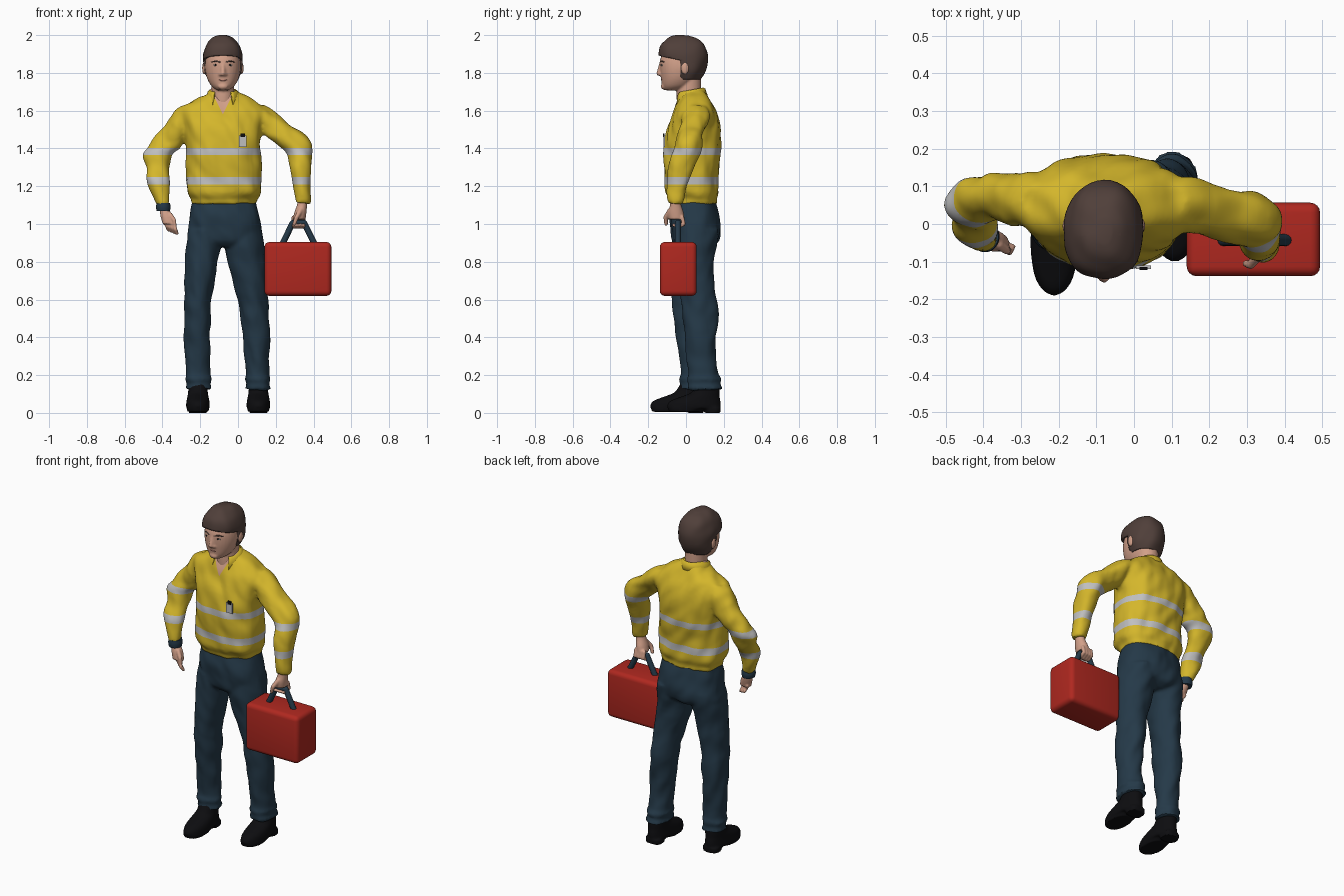
import bpy, bmesh, math
from mathutils import Vector, Matrix, noise

if "Cube" in bpy.data.objects:
    bpy.data.objects.remove(bpy.data.objects["Cube"])


def material(name, r, g, b):
    m = bpy.data.materials.new(name)
    m.use_nodes = True
    m.diffuse_color = (r, g, b, 1)
    bsdf = m.node_tree.nodes["Principled BSDF"]
    bsdf.inputs["Base Color"].default_value = (r, g, b, 1)
    bsdf.inputs["Roughness"].default_value = 0.8
    return m


YELLOW = material("yellow cloth", 0.66, 0.47, 0.024)
SILVER = material("silver band", 0.52, 0.52, 0.52)
NAVY = material("navy cloth", 0.018, 0.041, 0.065)
BLACK = material("black leather", 0.004, 0.004, 0.005)
RED = material("red case", 0.43, 0.021, 0.014)
SKIN = material("skin", 0.64, 0.35, 0.25)
HAIR = material("brown hair", 0.08, 0.05, 0.042)
LIPS = material("lips", 0.5, 0.22, 0.17)
WHITE = material("eye white", 0.6, 0.57, 0.54)
MID = -0.08  # centre line of the body


def loft(bm, stations, power=2.0, n=32, sub=4):
    """Closed body through level rings given as (z, x0, x1, y0, y1)."""
    rows = []
    last = len(stations) - 1
    for i in range(last):
        a, b, c, d = (stations[min(max(k, 0), last)] for k in (i - 1, i, i + 1, i + 2))
        for s in range(sub):
            t = s / sub
            rows.append([q + (r - p) * t / 2 + (2 * p - 5 * q + 4 * r - w) * t * t / 2
                         + (3 * q - p - 3 * r + w) * t ** 3 / 2
                         for p, q, r, w in zip(a, b, c, d)])
    rows.append(stations[-1])
    rings = []
    for z, x0, x1, y0, y1 in rows:
        ring = []
        for k in range(n):
            a = math.tau * k / n
            u, v = (math.copysign(abs(f) ** (2 / power), f) for f in (math.cos(a), math.sin(a)))
            ring.append(bm.verts.new(((x0 + x1 + (x1 - x0) * u) / 2,
                                      (y0 + y1 + (y1 - y0) * v) / 2, z)))
        rings.append(ring)
    for lo, hi in zip(rings, rings[1:]):
        for k in range(n):
            bm.faces.new((lo[k], lo[(k + 1) % n], hi[(k + 1) % n], hi[k]))
    bm.faces.new(rings[0])
    bm.faces.new(rings[-1])


def ball(bm, centre, size, n=20):
    m = Matrix.Translation(centre) @ Matrix.Diagonal((*size, 1))
    bmesh.ops.create_uvsphere(bm, u_segments=n, v_segments=n // 2, radius=1, matrix=m)


def tube(bm, points, r0, r1=None):
    """Round-jointed rod through the points, tapering from r0 to r1."""
    r1 = r0 if r1 is None else r1
    points = [Vector(p) for p in points]
    steps = len(points) - 1
    radii = [r0 + (r1 - r0) * i / steps for i in range(steps + 1)]
    for p, r in zip(points, radii):
        ball(bm, p, (r, r, r), 12)
    for i in range(steps):
        d = points[i + 1] - points[i]
        m = Matrix.Translation((points[i] + points[i + 1]) / 2) @ d.to_track_quat('Z', 'Y').to_matrix().to_4x4()
        bmesh.ops.create_cone(bm, cap_ends=True, segments=12, radius1=radii[i],
                              radius2=radii[i + 1], depth=d.length, matrix=m)


def cut_all(bm, co, no):
    bmesh.ops.bisect_plane(bm, geom=bm.verts[:] + bm.edges[:] + bm.faces[:], plane_co=co, plane_no=no)


def finish(name, bm, mats, voxel=None, folds=0, smooth=3):
    """Turn a bmesh into an object; voxel fuses its parts into one skin."""
    bmesh.ops.recalc_face_normals(bm, faces=bm.faces[:])
    me = bpy.data.meshes.new(name)
    bm.to_mesh(me)
    bm.free()
    ob = bpy.data.objects.new(name, me)
    bpy.context.collection.objects.link(ob)
    if voxel:
        mod = ob.modifiers.new("fuse", 'REMESH')
        mod.mode, mod.voxel_size = 'VOXEL', voxel
        mod = ob.modifiers.new("relax", 'SMOOTH')
        mod.factor, mod.iterations = 0.5, smooth
        dg = bpy.context.evaluated_depsgraph_get()
        me = bpy.data.meshes.new_from_object(ob.evaluated_get(dg))
        ob.modifiers.clear()
        ob.data = me
    normals = [v.normal.copy() for v in me.vertices]
    for v, nrm in zip(me.vertices, normals):
        if folds:
            c = v.co
            v.co = c + nrm * folds * noise.noise(Vector((c.x * 14, c.y * 14, c.z * 11 + c.x * 8)))
    me.materials.clear()
    for m in mats:
        me.materials.append(m)
    for p in me.polygons:
        p.use_smooth = True
        p.material_index = 0
    return ob


# Shirt: torso and both sleeves fused
bm = bmesh.new()
loft(bm, [(1.105, -.25, .10, -.085, .163), (1.13, -.25, .102, -.09, .163), (1.17, -.27, .122, -.113, .175),
          (1.25, -.272, .125, -.113, .168), (1.38, -.272, .122, -.117, .183), (1.5, -.285, .13, -.10, .184),
          (1.58, -.31, .16, -.07, .166), (1.64, -.265, .11, -.045, .14), (1.69, -.17, .02, -.03, .105),
          (1.715, -.14, -.02, -.02, .085)], 2.4)
loft(bm, [(1.63, -.30, -.16, .01, .11), (1.58, -.35, -.18, -.01, .135), (1.5, -.41, -.2, 0, .135),
          (1.44, -.455, -.27, .01, .133), (1.4, -.485, -.315, 0, .13), (1.36, -.502, -.345, -.005, .12),
          (1.3, -.488, -.365, -.025, .09), (1.22, -.475, -.365, -.065, .045), (1.1, -.435, -.36, -.075, .01)])
loft(bm, [(1.63, .02, .14, .01, .11), (1.58, .05, .21, -.02, .125), (1.52, .1, .285, -.035, .11),
          (1.47, .14, .36, -.05, .09), (1.43, .20, .392, -.06, .085), (1.38, .255, .395, -.07, .075),
          (1.3, .275, .392, -.095, .04), (1.22, .29, .39, -.1, .01), (1.11, .303, .382, -.1, -.015)])
shirt = finish("shirt", bm, [YELLOW, SILVER, SKIN], 0.01, 0.011)

# Reflective bands and the open neck are cut into the shirt
bm = bmesh.new()
bm.from_mesh(shirt.data)
bands = ((1.208, 1.25), (1.365, 1.403))
neck_low, flare = 1.582, 0.5
for z in bands[0] + bands[1]:
    cut_all(bm, (0, 0, z), (0, 0, 1))
for s in (-1, 1):
    cut_all(bm, (MID, 0, neck_low), (s, 0, -flare))
for f in bm.faces:
    c = f.calc_center_median()
    if any(lo < c.z < hi for lo, hi in bands):
        f.material_index = 1
    elif c.y < .03 and abs(c.x - MID) < flare * (c.z - neck_low):
        f.material_index = 2
bm.to_mesh(shirt.data)
bm.free()

# Folded collar, open at the front
bm = bmesh.new()
rows = []
for k in range(25):
    a = math.radians(-144 + 12 * k)
    f = (1 - math.cos(a)) / 2
    rows.append([bm.verts.new((MID + r * math.sin(a), .022 + r * math.cos(a), z)) for r, z in
                 ((.076, 1.66 - .03 * f), (.069, 1.722 - .025 * f), (.08, 1.717 - .03 * f), (.093, 1.68 - .065 * f))])
for p, q in zip(rows, rows[1:]):
    for i in range(3):
        bm.faces.new((p[i], q[i], q[i + 1], p[i + 1]))
collar = finish("collar", bm, [YELLOW])
collar.modifiers.new("thickness", 'SOLIDIFY').thickness = 0.008

# Trousers: hips and two legs fused, bunched at the hems
bm = bmesh.new()
loft(bm, [(1.14, -.24, .09, -.07, .15), (1.05, -.257, .112, -.085, .172), (.97, -.267, .125, -.082, .184),
          (.91, -.272, .13, -.07, .168), (.88, -.25, .11, -.04, .12)], 2.3)
loft(bm, [(.97, -.265, -.085, -.07, .165), (.9, -.274, -.083, -.075, .155), (.8, -.279, -.106, -.078, .13),
          (.6, -.284, -.142, -.075, .115), (.5, -.286, -.143, -.065, .115), (.3, -.281, -.148, -.04, .095),
          (.21, -.277, -.15, -.03, .09), (.18, -.284, -.142, -.04, .1), (.155, -.274, -.148, -.032, .095),
          (.125, -.28, -.14, -.04, .105)])
loft(bm, [(.97, -.075, .125, -.06, .175), (.9, -.077, .134, -.065, .165), (.8, -.056, .143, -.05, .145),
          (.6, -.002, .157, -.025, .16), (.5, .015, .163, -.02, .17), (.35, .034, .168, 0, .155),
          (.21, .04, .165, .01, .17), (.18, .034, .173, .005, .185), (.155, .042, .165, .012, .18),
          (.125, .036, .172, .01, .197)])
finish("trousers", bm, [NAVY], 0.01, 0.009, 2)

# Shoes with a low heel
for name, x, dy in (("right_shoe", -.212, 0), ("left_shoe", .108, .09)):
    bm = bmesh.new()
    loft(bm, [(z, x - w, x + w, y0 + dy, y1 + dy) for z, w, y0, y1 in
              ((.022, .06, -.185, .09), (.04, .063, -.19, .093), (.065, .06, -.17, .092),
               (.088, .056, -.11, .088), (.11, .052, -.06, .088), (.16, .05, -.025, .085))], 2.1)
    loft(bm, [(.006, x - .056, x + .056, -.18 + dy, -.005 + dy), (.03, x - .06, x + .06, -.188 + dy, .03 + dy)], 2.2)
    loft(bm, [(0, x - .048, x + .048, .01 + dy, .092 + dy), (.03, x - .05, x + .05, 0 + dy, .094 + dy)], 3)
    finish(name, bm, [BLACK], 0.007, 0, 2)

# Head, ears, nose and neck
bm = bmesh.new()
loft(bm, [(1.708, -.11, -.05, -.112, -.03), (1.73, -.14, -.02, -.125, .02), (1.77, -.163, .003, -.132, .055),
          (1.82, -.174, .014, -.138, .075), (1.87, -.172, .012, -.137, .08), (1.92, -.16, 0, -.112, .065),
          (1.96, -.125, -.035, -.075, .035)], 2.1)
loft(bm, [(1.6, MID - .068, MID + .068, -.045, .08), (1.68, MID - .06, MID + .06, -.05, .08),
          (1.78, MID - .06, MID + .06, -.045, .08)])
tube(bm, [(MID, -.132, 1.848), (MID, -.144, 1.797)], .01, .013)
for s in (-1, 1):
    ball(bm, (MID + s * .012, -.136, 1.793), (.011, .011, .009))
    ball(bm, (MID + s * .099, -.005, 1.825), (.011, .021, .034))
ball(bm, (MID, -.12, 1.728), (.026, .013, .016))
finish("head", bm, [SKIN], 0.006, 0, 2)

# Hair cap: open over the face, with sideburns and a low nape
bm = bmesh.new()
loft(bm, [(z, MID - w, MID + w, y0, y1) for z, w, y0, y1 in
          ((1.75, .07, -.06, .07), (1.8, .098, -.11, .098), (1.85, .104, -.14, .112), (1.9, .105, -.148, .114),
           (1.95, .09, -.135, .096), (1.985, .056, -.095, .056), (1.999, .02, -.05, .015))], 2.1, 40)
brow, slope, burn, nape = Vector((0, -.148, 1.892)), Vector((0, .22, 1)), -.03, 1.765
cut_all(bm, brow, slope)
cut_all(bm, (0, burn, 0), (0, 1, 0))
cut_all(bm, (0, 0, nape), (0, 0, 1))
bare = []
for f in bm.faces:
    c = f.calc_center_median()
    if c.z < nape or (c.y < burn and (c - brow).dot(slope) < 0):
        bare.append(f)
bmesh.ops.delete(bm, geom=bare, context='FACES')
hair = finish("hair", bm, [HAIR], None, 0.008)
hair.modifiers.new("thickness", 'SOLIDIFY').thickness = 0.014

# Eyes, brows and mouth
for part, mat in (("eye_whites", WHITE), ("pupils", BLACK), ("brows", HAIR)):
    bm = bmesh.new()
    for s in (-1, 1):
        if mat == HAIR:
            tube(bm, [(MID + s * .016, -.134, 1.857), (MID + s * .04, -.128, 1.863), (MID + s * .06, -.114, 1.857)], .005, .003)
        elif mat == WHITE:
            ball(bm, (MID + s * .037, -.126, 1.841), (.014, .006, .005))
        else:
            ball(bm, (MID + s * .037, -.129, 1.842), (.006, .005, .005))
    finish(part, bm, [mat])
bm = bmesh.new()
ball(bm, (MID, -.124, 1.762), (.026, .008, .006))
finish("mouth", bm, [LIPS])

# Right hand, loosely curled, with a dark wrist band
bm = bmesh.new()
loft(bm, [(1.13, -.42, -.37, -.06, -.01), (1.08, -.415, -.365, -.06, -.01), (1.04, -.41, -.342, -.07, -.015),
          (1.0, -.398, -.33, -.075, -.025)])
for i in range(4):
    x, y, drop = -.388 + .015 * i, -.032 - .01 * i, .006 * i
    tube(bm, [(x, y, 1.01), (x + .012, y - .012, .99 - drop), (x + .02, y + .002, .968 - drop)], .011, .009)
tube(bm, [(-.36, -.055, 1.05), (-.338, -.07, 1.02), (-.334, -.072, .99)], .013, .009)
finish("right_hand", bm, [SKIN], 0.005, 0, 2)
bm = bmesh.new()
loft(bm, [(1.068, -.43, -.36, -.072, .004), (1.09, -.434, -.357, -.075, .008), (1.112, -.43, -.36, -.073, .005)])
finish("wrist_band", bm, [NAVY])

# Left hand, fingers wrapped around the handle
bm = bmesh.new()
loft(bm, [(1.14, .32, .37, -.083, -.03), (1.1, .312, .366, -.085, -.025), (1.06, .298, .362, -.095, -.012),
          (1.025, .29, .358, -.092, -.008)])
for i in range(4):
    x = .294 + .018 * i
    tube(bm, [(x, -.02, 1.035), (x, -.012, 1.0), (x, -.04, .984), (x, -.066, .995)], .011, .009)
tube(bm, [(.33, -.085, 1.07), (.31, -.108, 1.035), (.298, -.105, 1.0)], .014, .01)
finish("left_hand", bm, [SKIN], 0.005, 0, 2)

# Case and its handle
bm = bmesh.new()
bmesh.ops.create_cube(bm, size=1, matrix=Matrix.Translation((.317, -.041, .762)) @ Matrix.Diagonal((.354, .195, .285, 1)))
bmesh.ops.bevel(bm, geom=bm.edges[:], offset=.026, segments=4, profile=.5, affect='EDGES')
finish("case", bm, [RED])
bm = bmesh.new()
tube(bm, [(.235, -.043, .895), (.29, -.043, 1.006), (.35, -.043, 1.006), (.405, -.043, .895)], .016)
finish("case_handle", bm, [NAVY])

# Chest badge with a dark clip
for name, mat, y, z, w, h in (("badge", SILVER, -.115, 1.438, .04, .06), ("badge_clip", BLACK, -.118, 1.47, .022, .018)):
    bm = bmesh.new()
    bmesh.ops.create_cube(bm, size=1, matrix=Matrix.Translation((.025, y, z)) @ Matrix.Diagonal((w, .009, h, 1)))
    finish(name, bm, [mat])

# Keep hard edges crisp on every part
bpy.ops.object.select_all(action='DESELECT')
for ob in bpy.context.collection.objects:
    if ob.type == 'MESH':
        ob.select_set(True)
        bpy.context.view_layer.objects.active = ob
bpy.ops.object.shade_smooth_by_angle(angle=math.radians(50))
